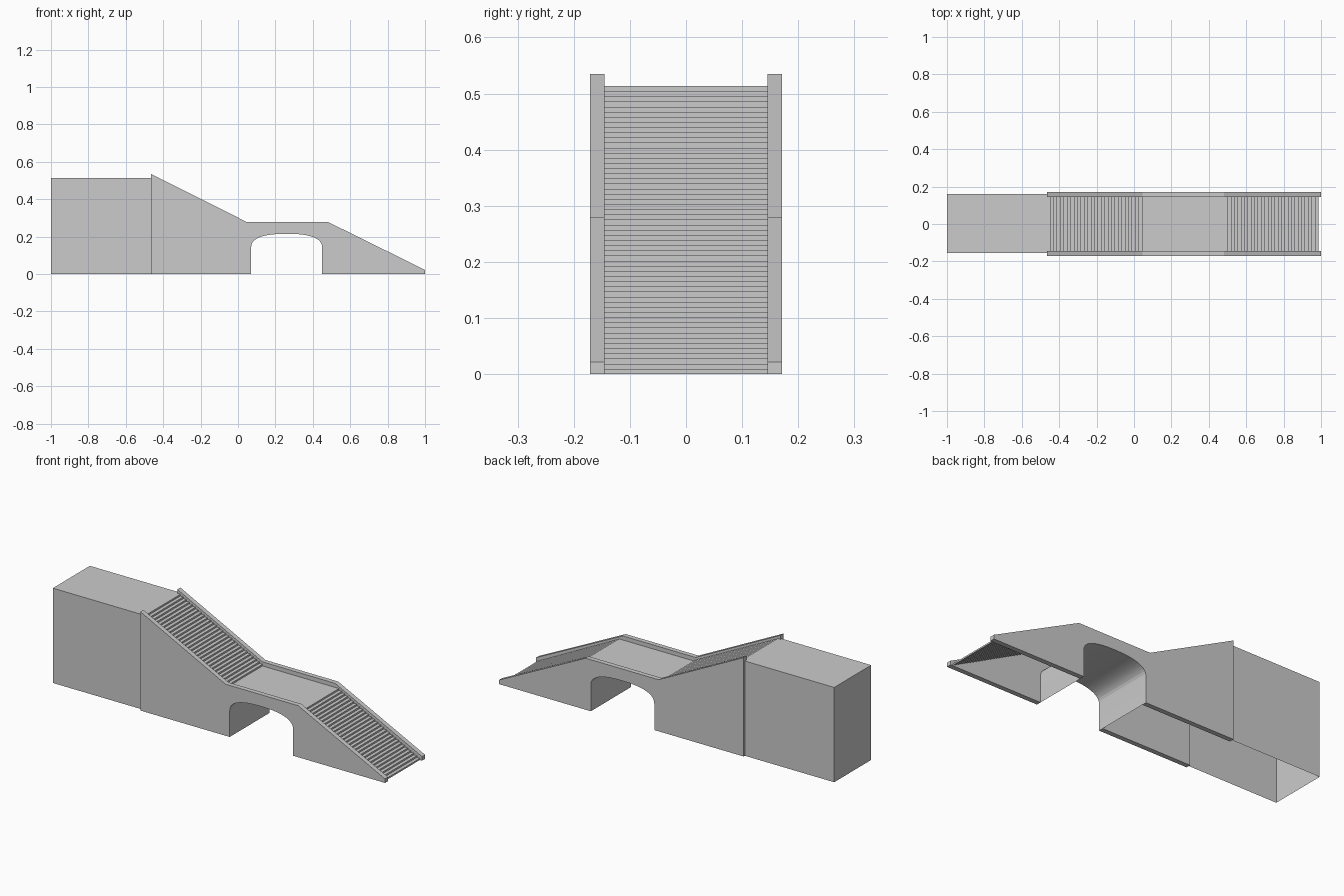
import bpy, bmesh, math

cube = bpy.data.objects.get("Cube")
if cube:
    bpy.data.objects.remove(cube, do_unlink=True)

concrete = bpy.data.materials.new("light grey concrete")
concrete.use_nodes = True
grey = (0.6, 0.6, 0.6, 1)
concrete.diffuse_color = grey
concrete.node_tree.nodes["Principled BSDF"].inputs["Base Color"].default_value = grey

TOP, LANDING = 0.513, 0.257          # floor heights
X_TOP, X_LAND, X_DOWN, X_FOOT = -0.465, 0.045, 0.485, 0.987
INNER, OUTER = 0.145, 0.171          # side wall faces
STEPS = 28


def finish(name, bm):
    mesh = bpy.data.meshes.new(name)
    bm.to_mesh(mesh)
    bm.free()
    mesh.materials.append(concrete)
    obj = bpy.data.objects.new(name, mesh)
    bpy.context.collection.objects.link(obj)
    return obj


def strip(name, path, y0, y1):
    """Sheet made by sweeping an x-z path across the width."""
    bm = bmesh.new()
    rows = [(bm.verts.new((x, y0, z)), bm.verts.new((x, y1, z))) for x, z in path]
    for (a, b), (c, d) in zip(rows, rows[1:]):
        bm.faces.new((a, c, d, b))
    return finish(name, bm)


def slab(name, outline, y0, y1):
    """Solid plate with an x-z outline."""
    bm = bmesh.new()
    face = bm.faces.new([bm.verts.new((x, y0, z)) for x, z in outline])
    ext = bmesh.ops.extrude_face_region(bm, geom=[face])
    moved = [v for v in ext["geom"] if isinstance(v, bmesh.types.BMVert)]
    bmesh.ops.translate(bm, verts=moved, vec=(0, y1 - y0, 0))
    bmesh.ops.recalc_face_normals(bm, faces=bm.faces)
    return finish(name, bm)


def flight(x0, z0, x1, z1):
    """Stair path: a riser, then a tread, for every step going down."""
    path = []
    for i in range(STEPS):
        xa = x0 + (x1 - x0) * i / STEPS
        xb = x0 + (x1 - x0) * (i + 1) / STEPS
        z = z0 + (z1 - z0) * i / STEPS
        path += [(xa, z), (xb, z)]
    return path + [(x1, z1)]


def arch_path(x0, x1, spring, crown, count=20):
    """Flattened arch from left foot to right foot."""
    mid, half = (x0 + x1) / 2, (x1 - x0) / 2
    path = [(x0, 0)]
    for i in range(count + 1):
        c = math.cos(math.pi * (1 - i / count))
        s = math.sin(math.pi * i / count)
        path.append((mid + half * math.copysign(abs(c) ** 0.8, c),
                     spring + (crown - spring) * max(s, 0) ** 0.8))
    return path + [(x1, 0)]


# Side walls with the underpass cut into their outline
arch = arch_path(0.07, 0.45, 0.14, 0.215)
outline = [(X_TOP, 0)] + arch + [(1, 0), (1, 0.022), (0.48, 0.279),
                                 (0.045, 0.279), (X_TOP, 0.535)]
for side, sign in (("right", -1), ("left", 1)):
    slab(side + "_side_wall", outline, sign * INNER, sign * OUTER)

# Underpass lining between the walls
lining = strip("underpass_lining", arch, -INNER, INNER)
lining.data.flip_normals()
bpy.context.view_layer.objects.active = lining
lining.select_set(True)
bpy.ops.object.shade_smooth_by_angle(angle=math.radians(15))

# Stairs and landing
strip("upper_stairs", flight(X_TOP, TOP, X_LAND, LANDING), -INNER, INNER)
strip("landing", [(X_LAND, LANDING), (X_DOWN, LANDING)], -INNER, INNER)
strip("lower_stairs", flight(X_DOWN, LANDING, X_FOOT, 0), -INNER, INNER)

# Upper platform block, hollow and open below and towards the stairs
bm = bmesh.new()
bmesh.ops.create_cube(bm, size=1)
for v in bm.verts:
    v.co.x = -1 if v.co.x < 0 else X_TOP
    v.co.y = -0.155 if v.co.y < 0 else 0.161
    v.co.z = 0 if v.co.z < 0 else TOP
bm.normal_update()
open_sides = [f for f in bm.faces if f.normal.z < -0.5 or f.normal.x > 0.5]
bmesh.ops.delete(bm, geom=open_sides, context="FACES")
finish("upper_platform", bm)
